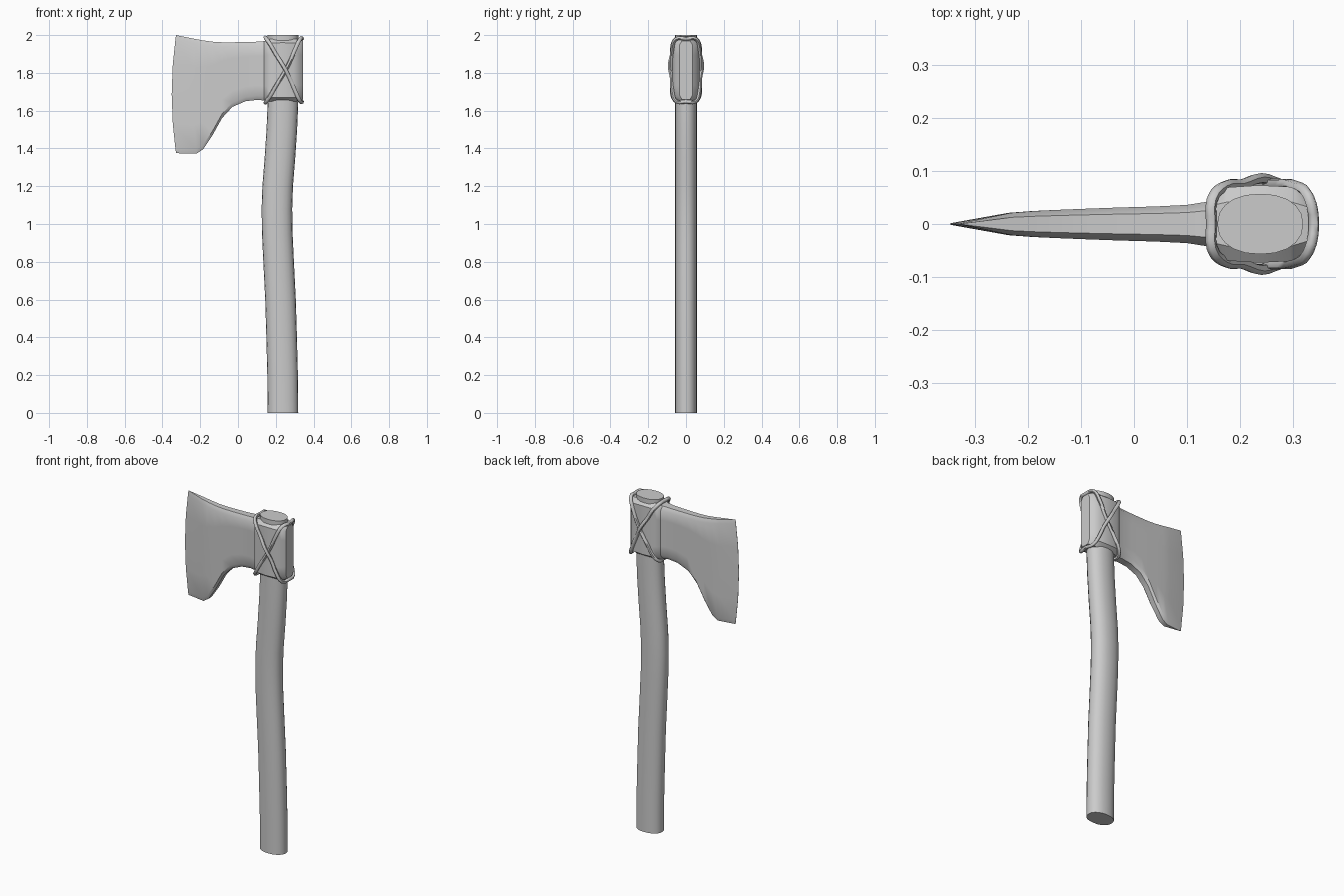
import bpy, bmesh, math

if "Cube" in bpy.data.objects:
    bpy.data.objects.remove(bpy.data.objects["Cube"])


def finish(name, bm, angle):
    bmesh.ops.recalc_face_normals(bm, faces=bm.faces)
    me = bpy.data.meshes.new(name)
    bm.to_mesh(me)
    bm.free()
    ob = bpy.data.objects.new(name, me)
    bpy.context.collection.objects.link(ob)
    bpy.ops.object.select_all(action='DESELECT')
    ob.select_set(True)
    bpy.context.view_layer.objects.active = ob
    bpy.ops.object.shade_smooth_by_angle(angle=math.radians(angle))
    return ob


def loft(name, rings, angle):
    """Skin closed rings of equal length and cap both ends."""
    bm = bmesh.new()
    rows = [[bm.verts.new(p) for p in ring] for ring in rings]
    n = len(rows[0])
    for a, b in zip(rows, rows[1:]):
        for i in range(n):
            j = (i + 1) % n
            bm.faces.new((a[i], a[j], b[j], b[i]))
    bm.faces.new(rows[0])
    bm.faces.new(rows[-1])
    bmesh.ops.remove_doubles(bm, verts=bm.verts, dist=0.0005)
    return finish(name, bm, angle)


# Handle: oval section swept along a gently bent path (z, centre x)
path = [(0, .238), (.2, .236), (.4, .231), (.6, .225), (.8, .215), (.95, .208),
        (1.08, .206), (1.2, .21), (1.35, .222), (1.5, .232), (1.62, .237),
        (1.8, .238), (2.0, .238)]


def oval(z, cx):
    ring = []
    for i in range(20):
        a = math.tau * i / 20
        c, s = math.cos(a), math.sin(a)
        ring.append((cx + .081 * math.copysign(abs(c) ** .9, c),
                     .057 * math.copysign(abs(s) ** .9, s), z))
    return ring


loft("handle", [oval(z, x) for z, x in path], 40)

# Axe head: columns from cutting edge to back
# (x bottom, z bottom, x top, z top, half thickness, bow of column in x)
cols = [(-.328, 1.375, -.328, 2.0, .0006, -.023),
        (-.22, 1.372, -.23, 1.98, .021, -.012),
        (-.185, 1.395, -.185, 1.972, .0245, -.006),
        (-.135, 1.47, -.135, 1.965, .027, 0),
        (-.085, 1.56, -.085, 1.962, .029, 0),
        (-.03, 1.62, -.03, 1.962, .031, 0),
        (.04, 1.65, .04, 1.963, .033, 0),
        (.1, 1.657, .1, 1.965, .036, 0),
        (.138, 1.654, .138, 1.968, .042, 0),
        (.152, 1.65, .152, 1.975, .06, 0),
        (.175, 1.648, .175, 1.98, .069, 0),
        (.235, 1.647, .235, 1.982, .073, 0),
        (.295, 1.648, .295, 1.98, .07, 0),
        (.325, 1.652, .325, 1.977, .055, 0),
        (.343, 1.66, .343, 1.97, .035, 0)]


def column(xb, zb, xt, zt, h, bow):
    pad = .022
    f = pad / (zt - zb)
    ts = [0, f, .25, .5, .75, 1 - f, 1]
    side = []
    for t in ts:
        x = xb + (xt - xb) * t + bow * 4 * t * (1 - t)
        side.append((x, h * (.6 if t in (0, 1) else 1), zb + (zt - zb) * t))
    return side + [(x, -y, z) for x, y, z in reversed(side)]


loft("axe_head", [column(*c) for c in cols], 35)


# Lashing: two tilted cord loops crossing on each side of the socket
def cord(name, points, radius=.0105):
    loop = points + [(x, -y, z) for x, y, z in reversed(points[1:-1])]
    bm = bmesh.new()
    cu = bpy.data.curves.new(name, 'CURVE')
    cu.dimensions = '3D'
    cu.bevel_depth = radius
    cu.bevel_resolution = 1
    cu.resolution_u = 3
    sp = cu.splines.new('BEZIER')
    sp.bezier_points.add(len(loop) - 1)
    for bp, p in zip(sp.bezier_points, loop):
        bp.co = p
        bp.handle_left_type = bp.handle_right_type = 'AUTO'
    sp.use_cyclic_u = True
    tmp = bpy.data.objects.new(name + "_path", cu)
    bpy.context.collection.objects.link(tmp)
    me = bpy.data.meshes.new_from_object(
        tmp.evaluated_get(bpy.context.evaluated_depsgraph_get()))
    bpy.data.objects.remove(tmp)
    bm.from_mesh(me)
    finish(name, bm, 60)


def wrap(cross_y, flip):
    pts = [(.146, 0, 1.643), (.147, .045, 1.645), (.168, .07, 1.675),
           (.2, .074, 1.73), (.238, cross_y, 1.79), (.275, .075, 1.86),
           (.305, .071, 1.93), (.329, .052, 1.98), (.339, 0, 1.981)]
    return [(x, y, 3.629 - z if flip else z) for x, y, z in pts]


cord("cord_rising", wrap(.075, False))
cord("cord_falling", wrap(.086, True))
